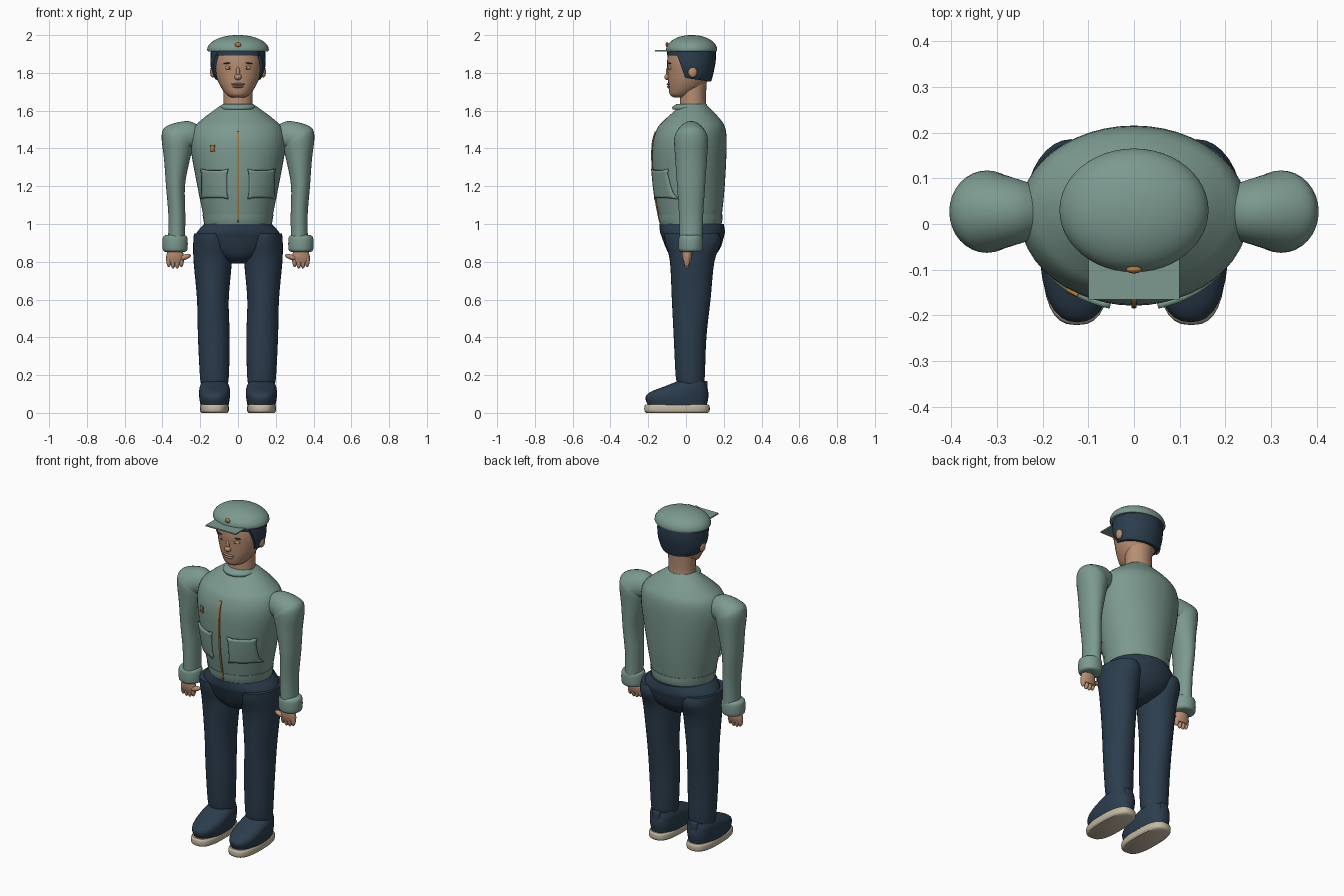
import bpy, bmesh, math
from mathutils import Vector

if "Cube" in bpy.data.objects:
    bpy.data.objects.remove(bpy.data.objects["Cube"])

parts = []


def material(name, r, g, b):
    mat = bpy.data.materials.new(name)
    mat.use_nodes = True
    mat.diffuse_color = (r, g, b, 1)
    mat.node_tree.nodes["Principled BSDF"].inputs["Base Color"].default_value = (r, g, b, 1)
    return mat


teal = material("teal_cloth", 0.2, 0.32, 0.275)
navy = material("navy_cloth", 0.025, 0.047, 0.075)
skin = material("skin", 0.48, 0.27, 0.17)
cream = material("cream_rubber", 0.55, 0.48, 0.36)
gold = material("gold_trim", 0.45, 0.2, 0.04)


def add_object(name, bm, mat):
    bmesh.ops.recalc_face_normals(bm, faces=bm.faces)
    mesh = bpy.data.meshes.new(name)
    bm.to_mesh(mesh)
    bm.free()
    mesh.materials.append(mat)
    obj = bpy.data.objects.new(name, mesh)
    bpy.context.collection.objects.link(obj)
    parts.append(obj)
    return obj


def spline(a, b, c, d, t):
    """Smooth interpolation between the values b and c."""
    return b + 0.5 * t * (c - a + t * (2*a - 5*b + 4*c - d + t * (3*(b - c) + d - a)))


def loft_mesh(rings, steps=4, power=1.0, sides=32):
    """Skin rings given as (x, y, z, half width, half depth, rise of the outer side)."""
    rings = [tuple(r) + (0,) * (6 - len(r)) for r in rings]
    dense, last = [], len(rings) - 1
    for i in range(last):
        four = [rings[max(0, min(last, i + k))] for k in (-1, 0, 1, 2)]
        dense += [[spline(*v, s / steps) for v in zip(*four)] for s in range(steps)]
    dense.append(rings[-1])
    bm = bmesh.new()
    loops = []
    for x, y, z, wide, deep, rise in dense:
        loop = []
        for k in range(sides):
            a = math.tau * k / sides
            c = math.copysign(abs(math.cos(a)) ** power, math.cos(a))
            s = math.copysign(abs(math.sin(a)) ** power, math.sin(a))
            loop.append(bm.verts.new((x + wide * c, y + deep * s, z + rise * c)))
        loops.append(loop)
    for low, high in zip(loops, loops[1:]):
        for k in range(sides):
            n = (k + 1) % sides
            bm.faces.new((low[k], low[n], high[n], high[k]))
    bm.faces.new(loops[0])
    bm.faces.new(loops[-1])
    return bm


def loft(name, mat, rings, **options):
    return add_object(name, loft_mesh(rings, **options), mat)


def front_back(rows, x=0):
    """Turn rows of (z, half width, front y, back y) into rings."""
    return [(x, (f + b) / 2, z, w, (b - f) / 2) for z, w, f, b in rows]


def ball(name, mat, centre, size, turn=0):
    bm = bmesh.new()
    bmesh.ops.create_uvsphere(bm, u_segments=20, v_segments=12, radius=1)
    obj = add_object(name, bm, mat)
    obj.location, obj.scale, obj.rotation_euler = centre, size, (0, turn, 0)
    return obj


def box(name, mat, centre, size, bevel=0.0):
    bm = bmesh.new()
    bmesh.ops.create_cube(bm, size=1)
    bmesh.ops.scale(bm, vec=size, verts=bm.verts)
    if bevel:
        bmesh.ops.bevel(bm, geom=bm.edges, offset=bevel, segments=3, affect='EDGES', profile=0.5)
    obj = add_object(name, bm, mat)
    obj.location = centre
    return obj


# Jacket body with a hem band
torso = loft("jacket_body", teal, front_back([
    (0.99, 0.175, -0.13, 0.18), (1.05, 0.185, -0.145, 0.19), (1.2, 0.215, -0.17, 0.205),
    (1.4, 0.25, -0.178, 0.215), (1.5, 0.24, -0.155, 0.21), (1.55, 0.195, -0.115, 0.185),
    (1.6, 0.13, -0.06, 0.14), (1.635, 0.08, -0.03, 0.105)]), sides=48)
loft("jacket_hem", teal, front_back([
    (0.99, 0.177, -0.134, 0.185), (1.02, 0.183, -0.144, 0.192), (1.05, 0.188, -0.148, 0.193)]))
loft("collar", teal, front_back([
    (1.605, 0.09, -0.07, 0.115), (1.62, 0.093, -0.072, 0.115), (1.635, 0.082, -0.05, 0.108)]))


def patch(name, mat, x, z, width, height, thick, corner, cells=12):
    """Thin rounded panel wrapped onto the jacket front."""
    bm = bmesh.new()
    bmesh.ops.create_grid(bm, x_segments=cells, y_segments=cells, size=0.5)
    for v in bm.verts:
        px, pz = v.co.x * width, v.co.y * height
        ex, ez = abs(px) - width / 2 + corner, abs(pz) - height / 2 + corner
        if ex > 0 and ez > 0:
            pull = corner - math.hypot(ex, ez)
            if pull < 0:
                px += math.copysign(pull * ex / math.hypot(ex, ez), px)
                pz += math.copysign(pull * ez / math.hypot(ex, ez), pz)
        hit, spot, _, _ = torso.ray_cast(Vector((x + px, -1, z + pz)), Vector((0, 1, 0)))
        v.co = (x + px, spot.y - thick if hit else 0, z + pz)
    obj = add_object(name, bm, mat)
    solid = obj.modifiers.new("thickness", 'SOLIDIFY')
    solid.thickness, solid.offset = thick * 2, 0
    return obj


bpy.context.view_layer.update()
patch("zip", gold, 0, 1.25, 0.01, 0.48, 0.003, 0.001, cells=24)
patch("chest_badge", gold, -0.135, 1.4, 0.02, 0.03, 0.004, 0.008)

# Hips
loft("trouser_hips", navy, front_back([
    (0.79, 0.05, -0.02, 0.08), (0.82, 0.11, -0.075, 0.14), (0.87, 0.19, -0.105, 0.18),
    (0.93, 0.222, -0.128, 0.2), (0.96, 0.215, -0.138, 0.206), (1.0, 0.178, -0.14, 0.2)]))

# Paired limbs
for side, label in ((1, "left"), (-1, "right")):
    patch(label + "_jacket_pocket", teal, side * 0.123, 1.212, 0.128, 0.145, 0.007, 0.025)

    loft(label + "_trouser_leg", navy, [
        (side * x, (f + b) / 2, z, w, (b - f) / 2) for z, x, w, f, b in (
            (0.15, 0.125, 0.07, -0.045, 0.095), (0.2, 0.125, 0.077, -0.055, 0.1),
            (0.4, 0.128, 0.084, -0.065, 0.108), (0.6, 0.133, 0.084, -0.075, 0.13),
            (0.8, 0.134, 0.101, -0.085, 0.15), (0.9, 0.137, 0.1, -0.11, 0.185),
            (0.95, 0.14, 0.093, -0.115, 0.175))])

    # Shoe, sole and heel tab
    loft(label + "_shoe", navy, front_back([
        (0.04, 0.074, -0.2, 0.11), (0.08, 0.081, -0.215, 0.118), (0.11, 0.082, -0.19, 0.118),
        (0.14, 0.078, -0.115, 0.112), (0.165, 0.066, -0.05, 0.105)], side * 0.124), power=0.85)
    loft(label + "_shoe_sole", cream, front_back([
        (0, 0.068, -0.21, 0.115), (0.01, 0.076, -0.22, 0.125),
        (0.035, 0.076, -0.22, 0.125), (0.045, 0.07, -0.212, 0.118)], side * 0.125), power=0.75)
    box(label + "_heel_tab", navy, (side * 0.125, 0.102, 0.14), (0.05, 0.025, 0.06), 0.008)

    # Sleeve bending over the shoulder, then the cuff
    loft(label + "_sleeve", teal, [
        (side * x, 0.027, z, side * w, d, r) for x, z, w, d, r in (
            (0.195, 1.46, 0.005, 0.05, 0.055), (0.25, 1.47, 0.015, 0.07, 0.075),
            (0.305, 1.462, 0.065, 0.085, 0.06), (0.322, 1.435, 0.082, 0.09, 0.038),
            (0.325, 1.33, 0.066, 0.083, 0.008), (0.331, 1.2, 0.05, 0.074, 0),
            (0.324, 1.05, 0.045, 0.064, 0), (0.325, 0.92, 0.045, 0.06, 0))])
    loft(label + "_cuff", teal, [
        (side * 0.333, 0.025, z, w, w - 0.002) for z, w in (
            (0.853, 0.052), (0.862, 0.064), (0.895, 0.067), (0.93, 0.064), (0.942, 0.05))])

    # Hand with four fingers and a thumb
    loft(label + "_palm", skin, [
        (side * 0.333, 0.006, z, w, d) for z, w, d in (
            (0.795, 0.045, 0.018), (0.825, 0.048, 0.026), (0.87, 0.036, 0.028))], sides=20)
    for i in range(4):
        drop = 0.008 * abs(i - 1.5)
        ball(f"{label}_finger_{i + 1}", skin,
             (side * (0.3 + 0.022 * i), 0.004, 0.793 + drop), (0.013, 0.016, 0.033))
    ball(label + "_thumb", skin, (side * 0.28, -0.002, 0.825), (0.032, 0.016, 0.014), side * 0.35)

    # Facial features that come in pairs
    ball(label + "_ear", skin, (side * 0.134, 0.035, 1.805), (0.014, 0.024, 0.03))
    ball(label + "_eye", skin, (side * 0.046, -0.083, 1.827), (0.024, 0.012, 0.011))
    ball(label + "_iris", navy, (side * 0.046, -0.092, 1.827), (0.006, 0.004, 0.006))
    ball(label + "_eyebrow", navy, (side * 0.05, -0.086, 1.852), (0.028, 0.009, 0.004), side * 0.12)

# Neck and head
loft("neck", skin, front_back([
    (1.6, 0.08, -0.035, 0.11), (1.66, 0.077, -0.032, 0.105), (1.75, 0.08, -0.03, 0.11)]))
loft("head", skin, front_back([
    (1.67, 0.035, -0.065, 0.01), (1.685, 0.06, -0.085, 0.04), (1.72, 0.088, -0.092, 0.09),
    (1.76, 0.108, -0.095, 0.115), (1.81, 0.122, -0.098, 0.135), (1.86, 0.127, -0.1, 0.14),
    (1.92, 0.122, -0.092, 0.13)]))
ball("nose", skin, (0, -0.093, 1.778), (0.02, 0.022, 0.017))
ball("nose_bridge", skin, (0, -0.092, 1.805), (0.011, 0.014, 0.03))
ball("upper_lip", skin, (0, -0.09, 1.74), (0.037, 0.013, 0.006))
ball("lower_lip", skin, (0, -0.089, 1.727), (0.03, 0.013, 0.007))

# Hair, trimmed along a sloping line around the face
hair = loft_mesh(front_back([
    (1.735, 0.085, -0.03, 0.125), (1.77, 0.122, -0.06, 0.138), (1.82, 0.142, -0.09, 0.15),
    (1.87, 0.146, -0.102, 0.158), (1.93, 0.143, -0.098, 0.158)]))
for point, facing in (((0, 0.0, 1.76), (0, -1, -0.35)), ((0, 0.02, 1.77), (0, -0.15, -1))):
    bmesh.ops.bisect_plane(hair, geom=hair.verts[:] + hair.edges[:] + hair.faces[:],
                           plane_co=point, plane_no=facing, clear_outer=True)
    bmesh.ops.holes_fill(hair, edges=[e for e in hair.edges if e.is_boundary], sides=0)
add_object("hair", hair, navy)
loft("fringe", navy, front_back([(1.893, 0.128, -0.1, 0.1), (1.92, 0.13, -0.1, 0.1)]))

# Cap with peak and badge
dome = [(0, 0.03, 1.912, 0.158, 0.131)]
for k in range(8):
    a = math.pi / 2 * k / 7.4
    dome.append((0, 0.03, 1.922 + 0.0785 * math.sin(a), 0.163 * math.cos(a), 0.135 * math.cos(a)))
loft("cap_dome", teal, dome, sides=48)
box("cap_peak", teal, (0, -0.105, 1.918), (0.2, 0.12, 0.008))
ball("cap_badge", gold, (0, -0.1, 1.95), (0.017, 0.008, 0.013))

# Smooth shading that keeps crisp edges
bpy.ops.object.select_all(action='DESELECT')
for obj in parts:
    obj.select_set(True)
bpy.context.view_layer.objects.active = torso
bpy.ops.object.shade_smooth_by_angle(angle=math.radians(40))
